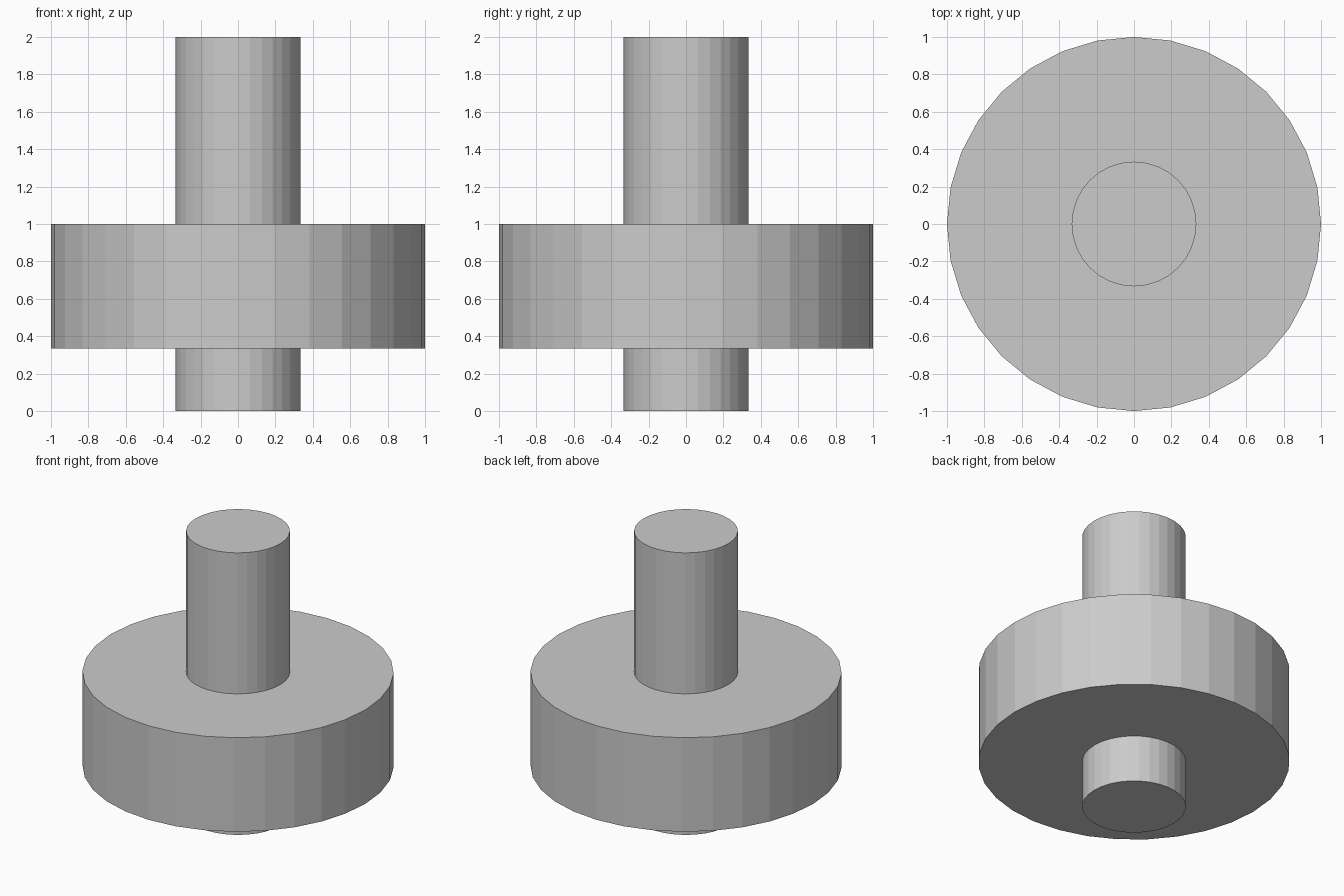
import bpy

if "Cube" in bpy.data.objects:
    bpy.data.objects.remove(bpy.data.objects["Cube"])


def cylinder(name, radius, z_low, z_high):
    """Flat-shaded 32-sided upright cylinder between two heights."""
    bpy.ops.mesh.primitive_cylinder_add(
        vertices=32, radius=radius, depth=z_high - z_low,
        location=(0, 0, (z_low + z_high) / 2))
    bpy.context.object.name = name


# Wide disc
cylinder("disc", 1.0, 1 / 3, 1.0)

# Narrow shaft running through the disc
cylinder("shaft", 1 / 3, 0.0, 2.0)
